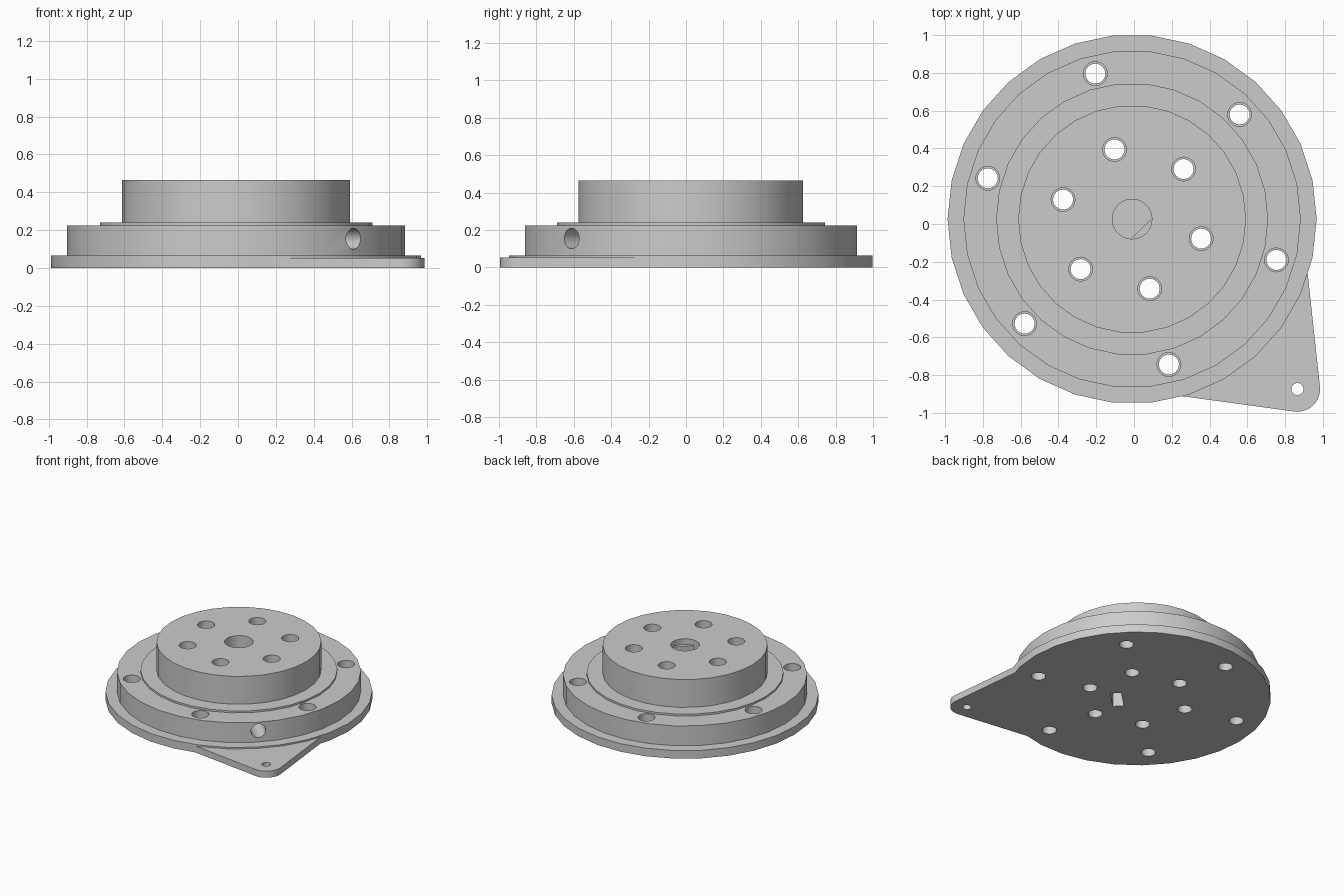
import bpy, bmesh, math
from mathutils import Matrix, Vector

if "Cube" in bpy.data.objects:
    bpy.data.objects.remove(bpy.data.objects["Cube"])

CX, CY = -0.01, 0.026            # axis of the round body
AXIS = math.radians(-45.8)       # direction of the tab and set screw
FULL = 2 * math.pi

grey = bpy.data.materials.new("light grey")
grey.diffuse_color = (0.6, 0.6, 0.6, 1)
grey.use_nodes = True
grey.node_tree.nodes["Principled BSDF"].inputs["Base Color"].default_value = grey.diffuse_color


def finish(name, bm, matrix):
    bmesh.ops.recalc_face_normals(bm, faces=bm.faces)
    bm.transform(matrix)
    me = bpy.data.meshes.new(name)
    bm.to_mesh(me)
    bm.free()
    me.materials.append(grey)
    ob = bpy.data.objects.new(name, me)
    bpy.context.collection.objects.link(ob)
    return ob


def turned(name, profile, sides, matrix):
    """Solid of revolution from (radius, height) points."""
    bm = bmesh.new()
    rings = [[bm.verts.new((r * math.cos(FULL * i / sides), r * math.sin(FULL * i / sides), z))
              for i in range(sides)] for r, z in profile]
    for a, b in zip(rings, rings[1:]):
        for i in range(sides):
            j = (i + 1) % sides
            bm.faces.new((a[i], a[j], b[j], b[i]))
    bm.faces.new(rings[0])
    bm.faces.new(rings[-1])
    return finish(name, bm, matrix)


def prism(name, outline, z0, z1, matrix):
    """Vertical extrusion of a flat outline."""
    bm = bmesh.new()
    face = bm.faces.new([bm.verts.new((x, y, z0)) for x, y in outline])
    top = bmesh.ops.extrude_face_region(bm, geom=[face])["geom"]
    bmesh.ops.translate(bm, vec=(0, 0, z1 - z0),
                        verts=[v for v in top if isinstance(v, bmesh.types.BMVert)])
    return finish(name, bm, matrix)


def combine(target, tool, operation):
    mod = target.modifiers.new("combine", 'BOOLEAN')
    mod.operation, mod.object, mod.solver = operation, tool, 'EXACT'
    bpy.context.view_layer.objects.active = target
    bpy.ops.object.modifier_apply(modifier=mod.name)
    bpy.data.objects.remove(tool)


def arc(cx, r, a0, a1, n):
    return [(cx + r * math.cos(a0 + (a1 - a0) * i / n), r * math.sin(a0 + (a1 - a0) * i / n))
            for i in range(n + 1)]


centre = Matrix.Translation((CX, CY, 0))
radial = centre @ Matrix.Rotation(AXIS, 4, 'Z')      # local +x points to the tab

# Stepped round body
hub = turned("stepped_hub", [(0.977, 0), (0.977, 0.065), (0.893, 0.065), (0.893, 0.225),
                             (0.72, 0.225), (0.72, 0.24), (0.603, 0.24), (0.603, 0.465)], 30, centre)

# Tapered tab with a rounded tip
TIP, TIP_R = 1.255, 0.12
t = math.acos((0.893 - TIP_R) / TIP)
outline = [(0.893 * math.cos(t), -0.893 * math.sin(t))] + arc(TIP, TIP_R, -t, t, 12) \
    + [(0.893 * math.cos(t), 0.893 * math.sin(t))]
combine(hub, prism("tab", outline, 0, 0.053, radial), 'UNION')

# Hole in the tab tip
combine(hub, turned("tip_hole", [(0.032, -0.1), (0.032, 0.1)], 20,
                    radial @ Matrix.Translation((TIP, 0, 0))), 'DIFFERENCE')

# Two rings of six stepped bolt holes
for ring in (0.38, 0.794):
    for k in range(6):
        place = radial @ Matrix.Rotation(math.radians(30 + 60 * k), 4, 'Z') \
            @ Matrix.Translation((ring, 0, 0))
        combine(hub, turned("bolt_hole", [(0.053, -0.1), (0.053, 0.065), (0.063, 0.065), (0.063, 0.6)],
                            24, place), 'DIFFERENCE')

# Shaft bore: round at the mouth, flat on one side below
combine(hub, turned("bore_mouth", [(0.105, 0.42), (0.105, 0.6)], 30, radial), 'DIFFERENCE')
flat = math.acos(0.07 / 0.105)
combine(hub, prism("bore_flat", arc(0, 0.105, flat, FULL - flat, 24), 0.065, 0.43, radial), 'DIFFERENCE')

# Nut slot from below
combine(hub, prism("nut_slot", [(0.11, -0.095), (0.19, -0.095), (0.19, 0.095), (0.11, 0.095)],
                   -0.1, 0.24, radial), 'DIFFERENCE')

# Set screw hole from the rim to the bore
combine(hub, turned("screw_hole", [(0.055, 0.03), (0.055, 1.1)], 24,
                    radial @ Matrix.Translation((0, 0, 0.155)) @ Matrix.Rotation(math.pi / 2, 4, 'Y')),
        'DIFFERENCE')

bpy.ops.object.select_all(action='DESELECT')
hub.select_set(True)
bpy.context.view_layer.objects.active = hub
bpy.ops.object.shade_smooth_by_angle(angle=math.radians(30))
